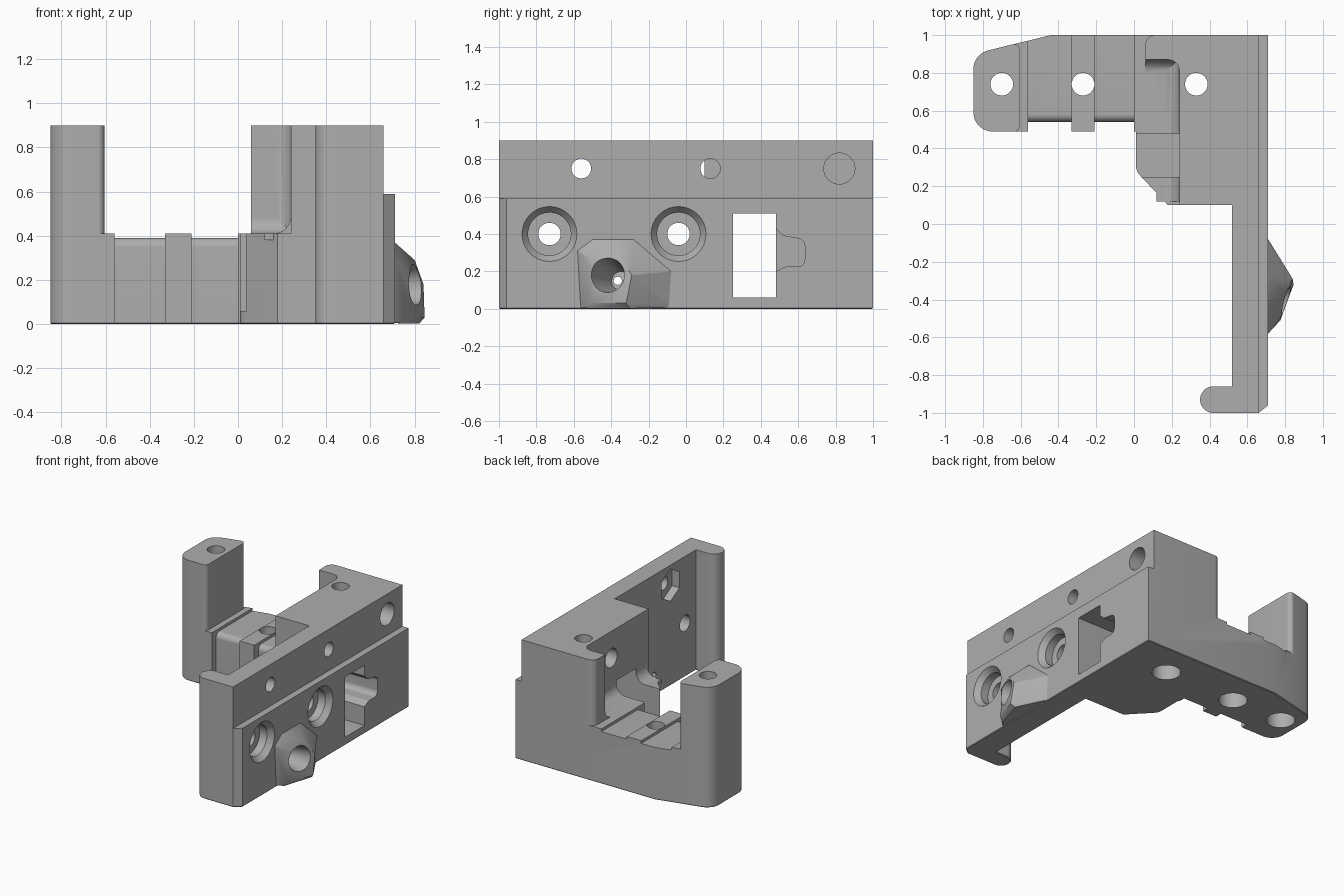
import bpy, bmesh, math
from mathutils import Vector

cube = bpy.data.objects.get("Cube")
if cube:
    bpy.data.objects.remove(cube, do_unlink=True)

grey = bpy.data.materials.new("plain grey")
grey.use_nodes = True
GREY = (0.42, 0.42, 0.42, 1)
grey.diffuse_color = GREY
grey.node_tree.nodes["Principled BSDF"].inputs["Base Color"].default_value = GREY


def finish(bm, name):
    bmesh.ops.recalc_face_normals(bm, faces=bm.faces)
    mesh = bpy.data.meshes.new(name)
    bm.to_mesh(mesh)
    bm.free()
    mesh.materials.append(grey)
    ob = bpy.data.objects.new(name, mesh)
    bpy.context.collection.objects.link(ob)
    return ob


def rounded(pts, steps=8):
    """Replace each (u, v, radius) corner by an arc."""
    out = []
    for i, p in enumerate(pts):
        c = Vector(p[:2])
        if len(p) == 2:
            out.append(c)
            continue
        a = (Vector(pts[i - 1][:2]) - c).normalized()
        b = (Vector(pts[(i + 1) % len(pts)][:2]) - c).normalized()
        half = a.angle(b) / 2
        mid = c + (a + b).normalized() * p[2] / math.sin(half)
        u = c + a * p[2] / math.tan(half) - mid
        v = c + b * p[2] / math.tan(half) - mid
        for k in range(steps + 1):
            out.append(mid + u.lerp(v, k / steps).normalized() * p[2])
    return out


def prism(name, axis, pts, lo, hi):
    """Extrude a profile along x, y or z."""
    place = {"x": lambda p, h: (h, p.x, p.y),
             "y": lambda p, h: (p.x, h, p.y),
             "z": lambda p, h: (p.x, p.y, h)}[axis]
    bm = bmesh.new()
    ring = [bm.verts.new(place(p, lo)) for p in rounded(pts)]
    face = bm.faces.new(ring)
    ext = bmesh.ops.extrude_face_region(bm, geom=[face])
    for v in ext["geom"]:
        if isinstance(v, bmesh.types.BMVert):
            v.co["xyz".index(axis)] = hi
    return finish(bm, name)


def box(name, x, y, z):
    return prism(name, "z", [(x[0], y[0]), (x[1], y[0]), (x[1], y[1]), (x[0], y[1])], *z)


def drill(start, end, r1, r2=None, sides=32):
    """Round or conical cutter between two points."""
    start, end = Vector(start), Vector(end)
    d = end - start
    bm = bmesh.new()
    bmesh.ops.create_cone(bm, cap_ends=True, segments=sides, radius1=r1,
                          radius2=r1 if r2 is None else r2, depth=d.length)
    bm.transform(d.to_track_quat("Z", "Y").to_matrix().to_4x4())
    bmesh.ops.translate(bm, verts=bm.verts, vec=(start + end) / 2)
    return finish(bm, "cutter")


def combine(target, tool, operation):
    mod = target.modifiers.new("combine", "BOOLEAN")
    mod.operation, mod.solver, mod.object = operation, "EXACT", tool
    bpy.context.view_layer.objects.active = target
    bpy.ops.object.modifier_apply(modifier=mod.name)
    bpy.data.objects.remove(tool, do_unlink=True)


# Long wall with hooked front end
body = prism("bracket_body", "z", [(.66, -1), (.66, 1), (.52, 1), (.52, -.86),
             (.35, -.86, .069), (.35, -1, .069)], 0, .9)
parts = [
    # Thicker lower wall
    prism("lower_wall", "z", [(.6, -1), (.66, -1), (.71, -.96), (.71, 1), (.6, 1)], 0, .59),
    # Tall corner block
    prism("corner_block", "z", [(.24, .1), (.6, .1), (.6, 1), (.06, 1, .05),
          (.06, .87), (.24, .87, .06)], 0, .9),
    # Low guard with a chamfered corner
    prism("guard", "z", [(.3, .1), (.18, .1), (.01, .28, .08), (.01, .6), (.3, .6)], 0, .41),
    # Side arm and end post
    prism("side_arm", "z", [(.3, 1), (-.44, 1), (-.85, .9, .1), (-.85, .49, .1), (.3, .49)],
          0, .41),
    prism("end_post", "z", [(-.605, .96, .03), (-.85, .9, .1), (-.85, .49, .1),
          (-.605, .49, .03)], 0, .9),
    # Fillets where the tall faces meet the ledge
    prism("side_fillet", "y", [(.12, .38), (.12, .41), (.24, .41, .08), (.24, .6),
          (.3, .6), (.3, .38)], .12, .9),
    prism("back_fillet", "x", [(.92, .38), (.92, .6), (.87, .6), (.87, .41, .07),
          (.7, .41), (.7, .38)], .06, .3),
]
for part in parts:
    combine(body, part, "UNION")

# Grooves across the arm
for lo, hi in ((-.56, -.33), (-.21, 0)):
    combine(body, prism("cutter", "x", [(.4, -.1), (.54, -.1), (.54, .39, .04), (1.1, .39),
                                        (1.1, .6), (.4, .6)], lo, hi), "DIFFERENCE")

# Chamfer around the bottom outline
bm = bmesh.new()
bm.from_mesh(body.data)
bmesh.ops.remove_doubles(bm, verts=bm.verts, dist=.0005)
bmesh.ops.dissolve_limit(bm, angle_limit=.01, verts=bm.verts, edges=bm.edges)
rim = [e for e in bm.edges if all(abs(v.co.z) < .001 for v in e.verts)
       and len(e.link_faces) == 2 and e.calc_face_angle() > 1]
bmesh.ops.bevel(bm, geom=rim, offset=.018, segments=1, affect="EDGES", clamp_overlap=True)
bm.to_mesh(body.data)
bm.free()

# Faceted boss on the outer wall
bm = bmesh.new()
for co in ((.69, -.58, .01), (.71, -.58, .31), (.71, -.5, .37), (.71, -.28, .37),
           (.71, -.08, .2), (.69, -.06, .01), (.775, -.51, .03), (.775, -.5, .26),
           (.845, -.32, .03), (.84, -.29, .18), (.8, -.36, .29), (.82, -.3, .002),
           (.75, -.52, .002), (.65, -.3, .01), (.65, -.3, .3)):
    bm.verts.new(co)
bmesh.ops.convex_hull(bm, input=bm.verts)
combine(body, finish(bm, "angled_boss"), "UNION")

cutters = [
    # Window through wall and block, with its rounded side pocket
    box("cutter", (-.1, 1), (.25, .48), (.06, .51)),
    prism("cutter", "x", [(.45, .46), (.48, .43), (.52, .39, .03), (.635, .37, .04),
          (.635, .225, .04), (.53, .225, .03), (.48, .2), (.45, .2)], .3, 1),
    # Hole in the boss
    drill((.86, -.437, .187), (.6, -.35, .15), .105, .05),
    drill((.9, -.365, .15), (.4, -.365, .15), .022),
    # Upper wall holes and nut pocket
    drill((.9, -.56, .75), (.3, -.56, .75), .053),
    drill((.58, -.56, .75), (.4, -.56, .75), .12, sides=6),
    drill((.9, .13, .75), (.45, .13, .75), .053),
    drill((.9, .82, .75), (.45, .82, .75), .083),
    # Round opening in the inner face of the block
    drill((.2, .54, .7), (.34, .54, .7), .07),
]
# Stepped holes in the wall
for y in (-.73, -.04):
    cutters += [drill((.9, y, .4), (.4, y, .4), .06),
                drill((.72, y, .4), (.67, y, .4), .155, .115),
                drill((.68, y, .4), (.61, y, .4), .115)]
# Vertical holes, counterbored from below
for x in (-.7, -.27, .33):
    cutters += [drill((x, .74, -.1), (x, .74, 1), .06),
                drill((x, .74, -.1), (x, .74, .13), .1)]
for cutter in cutters:
    combine(body, cutter, "DIFFERENCE")

bpy.ops.object.select_all(action="DESELECT")
body.select_set(True)
bpy.context.view_layer.objects.active = body
bpy.ops.object.shade_smooth_by_angle(angle=math.radians(30))
